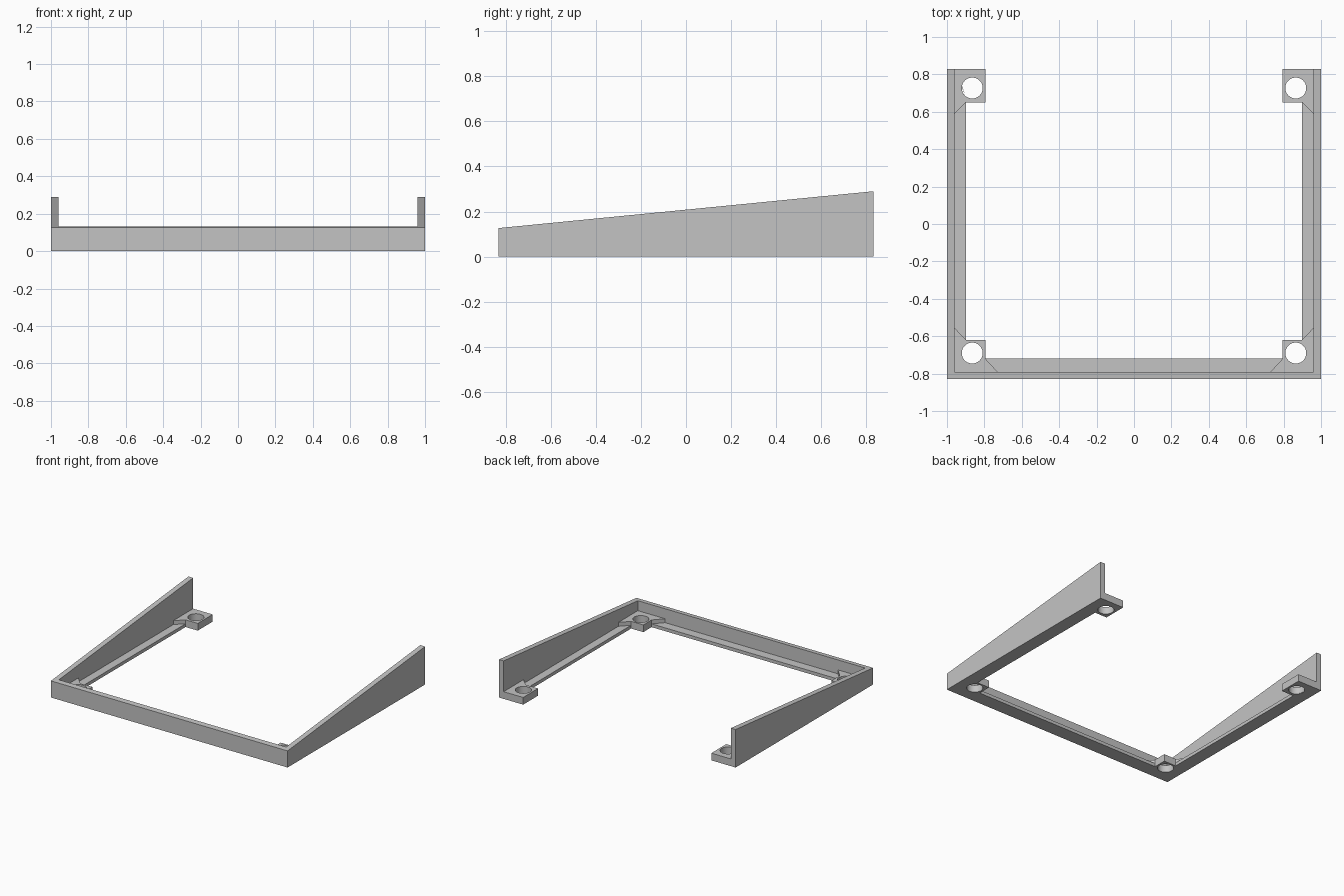
import bpy, bmesh, math

if "Cube" in bpy.data.objects:
    bpy.data.objects.remove(bpy.data.objects["Cube"], do_unlink=True)

# Main dimensions
W, D = 1.0, 0.83            # half width, half depth
WALL = 0.04                 # wall thickness
FRONT_H, BACK_H = 0.127, 0.29
LEDGE_H, PAD_H = 0.025, 0.055
HOLE_R = 0.056

grey = bpy.data.materials.new("plain grey")
grey.use_nodes = True
colour = (0.55, 0.55, 0.55, 1)
grey.diffuse_color = colour
grey.node_tree.nodes["Principled BSDF"].inputs["Base Color"].default_value = colour


def prism(name, outline, height, base=0.0):
    """Extrude a plan outline; height is a number or a function of y."""
    top = height if callable(height) else (lambda y: height)
    bm = bmesh.new()
    low = [bm.verts.new((x, y, base)) for x, y in outline]
    high = [bm.verts.new((x, y, top(y))) for x, y in outline]
    bm.faces.new(low)
    bm.faces.new(high)
    for i in range(len(low)):
        j = (i + 1) % len(low)
        bm.faces.new((low[i], low[j], high[j], high[i]))
    bmesh.ops.recalc_face_normals(bm, faces=bm.faces)
    mesh = bpy.data.meshes.new(name)
    bm.to_mesh(mesh)
    bm.free()
    mesh.materials.append(grey)
    obj = bpy.data.objects.new(name, mesh)
    bpy.context.collection.objects.link(obj)
    return obj


def combine(target, tool, operation):
    """Apply a boolean and discard the tool."""
    mod = target.modifiers.new(operation.lower(), 'BOOLEAN')
    mod.operation, mod.object, mod.solver = operation, tool, 'EXACT'
    bpy.context.view_layer.objects.active = target
    bpy.ops.object.modifier_apply(modifier=mod.name)
    bpy.data.objects.remove(tool, do_unlink=True)


def u_shape(outer_x, outer_y, inner_x, inner_y):
    """U outline, open at the back."""
    half = [(outer_x, outer_y), (outer_x, D), (inner_x, D), (inner_x, inner_y)]
    return half + [(-x, y) for x, y in reversed(half)]


def slope(y):
    return FRONT_H + (BACK_H - FRONT_H) * (y + D) / (2 * D)


# Sloping wall around the front and sides
frame = prism("sloped_frame", u_shape(W, -D, W - WALL, -D + WALL), slope)

# Thin ledge along the inside foot of the wall
ledge = prism("ledge", u_shape(W - WALL / 2, -D + WALL / 2, 0.898, -0.72), LEDGE_H)
combine(frame, ledge, 'UNION')

# Screw pads with diagonal gussets
back_pad = [(0.98, D), (0.795, D), (0.795, 0.65), (0.898, 0.65),
            (0.96, 0.59), (0.98, 0.59)]
front_pad = [(0.98, -0.81), (0.98, -0.555), (0.96, -0.555), (0.898, -0.62),
             (0.795, -0.62), (0.795, -0.72), (0.73, -0.79), (0.73, -0.81)]
for outline in (back_pad, front_pad):
    for side in (1, -1):
        pad = prism("screw_pad", [(side * x, y) for x, y in outline], PAD_H)
        combine(frame, pad, 'UNION')

# Round screw holes through the pads
for hole_y in (0.727, -0.69):
    for side in (1, -1):
        circle = [(side * 0.865 + HOLE_R * math.cos(a), hole_y + HOLE_R * math.sin(a))
                  for a in (math.tau * i / 48 for i in range(48))]
        combine(frame, prism("hole_cutter", circle, PAD_H + 0.05, -0.05), 'DIFFERENCE')

# Smooth hole walls, crisp corners
bpy.ops.object.select_all(action='DESELECT')
frame.select_set(True)
bpy.context.view_layer.objects.active = frame
bpy.ops.object.shade_smooth_by_angle(angle=math.radians(30))
